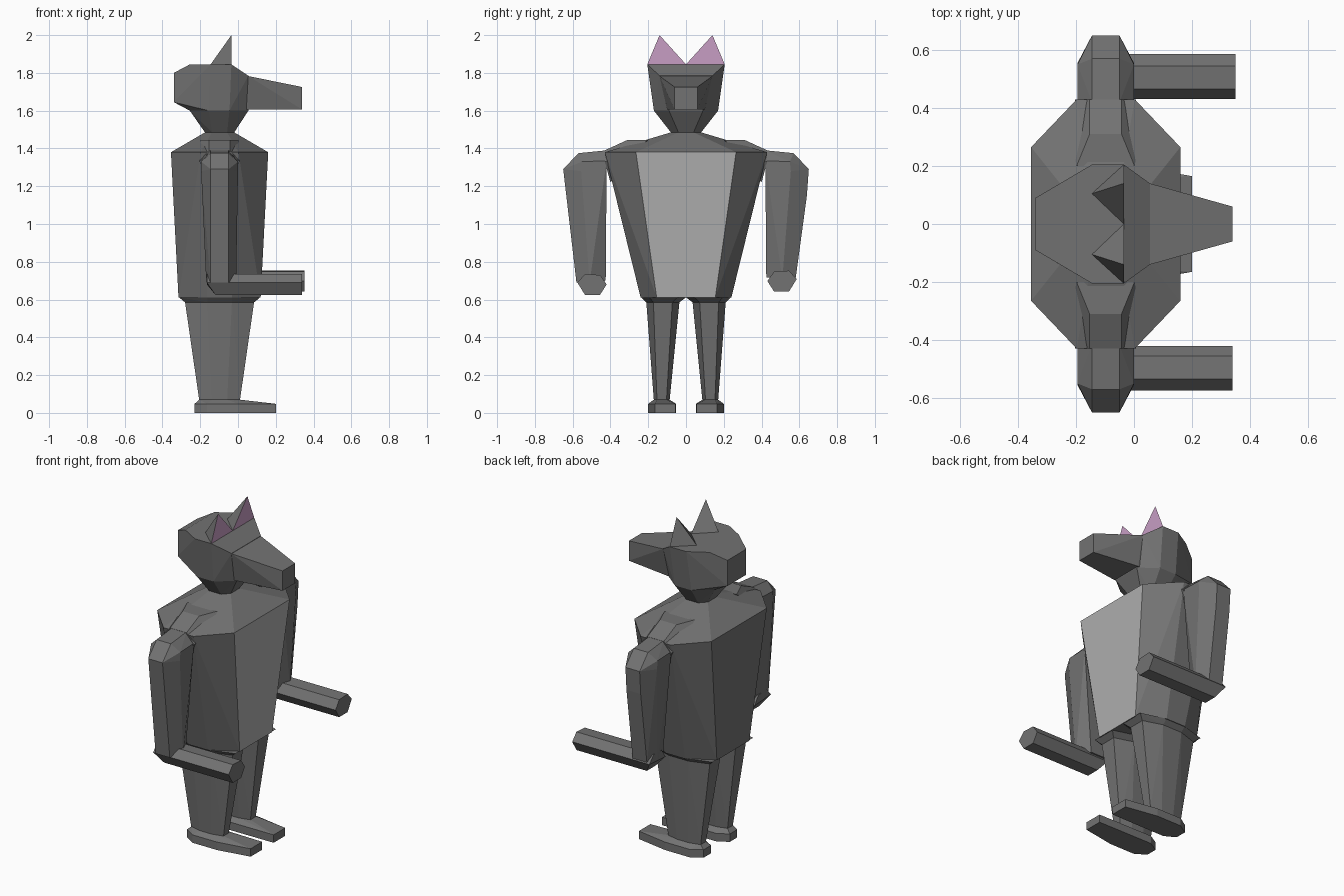
import bpy, bmesh

if "Cube" in bpy.data.objects:
    bpy.data.objects.remove(bpy.data.objects["Cube"])


def material(name, rgb):
    m = bpy.data.materials.new(name)
    m.diffuse_color = (*rgb, 1)
    m.use_nodes = True
    m.node_tree.nodes["Principled BSDF"].inputs["Base Color"].default_value = m.diffuse_color
    return m


FUR = material("dark_fur", (0.17, 0.17, 0.17))
BELLY = material("light_fur", (0.43, 0.43, 0.43))
PINK = material("pink", (0.57, 0.34, 0.55))


def ring(z, x0, x1, y0, y1, fx, fy):
    """Octagon at height z; fx, fy are half lengths of its straight sides."""
    cx, cy = (x0 + x1) / 2, (y0 + y1) / 2
    return ([(x, cy + s * fy, z) for x in (x0, x1) for s in (-1, 1)] +
            [(cx + s * fx, y, z) for y in (y0, y1) for s in (-1, 1)])


def both(points):
    """Points plus their mirror images across y = 0."""
    return points + [(x, -y, z) for x, y, z in points]


def hull(name, points, side=1, front=None):
    """Faceted convex solid; faces looking along +x may get another material."""
    bm = bmesh.new()
    for x, y, z in points:
        bm.verts.new((x, y * side, z))
    bmesh.ops.remove_doubles(bm, verts=bm.verts, dist=0.0005)
    bmesh.ops.convex_hull(bm, input=bm.verts)
    bmesh.ops.delete(bm, geom=[v for v in bm.verts if not v.link_faces], context='VERTS')
    bmesh.ops.dissolve_limit(bm, angle_limit=0.06, verts=bm.verts, edges=bm.edges)
    bmesh.ops.recalc_face_normals(bm, faces=bm.faces)
    for f in bm.faces:
        f.material_index = int(front is not None and f.normal.x > 0.95)
    me = bpy.data.meshes.new(name)
    bm.to_mesh(me)
    bm.free()
    me.materials.append(FUR)
    if front:
        me.materials.append(front)
    ob = bpy.data.objects.new(name, me)
    bpy.context.collection.objects.link(ob)


# Torso with a pale belly, tapering to the hips
neck_base = ring(1.485, -0.175, -0.02, -0.08, 0.08, 0.04, 0.04)
hull("torso", neck_base
     + ring(1.38, -0.355, 0.16, -0.43, 0.43, 0.10, 0.265)
     + ring(0.61, -0.315, 0.12, -0.24, 0.24, 0.065, 0.155), front=BELLY)

# Neck and cranium share a ring under the jaw
jaw = ring(1.60, -0.255, 0.055, -0.17, 0.17, 0.055, 0.09)
hull("neck", neck_base + jaw)
hull("head", jaw + both([
    (-0.34, 0.09, 1.645), (-0.34, 0.09, 1.80), (-0.255, 0.14, 1.845),
    (-0.145, 0.205, 1.845), (-0.035, 0.205, 1.845), (0.055, 0.14, 1.785)]))

# Muzzle
hull("muzzle", both([
    (0.04, 0.135, 1.785), (0.055, 0.14, 1.783), (0.055, 0.10, 1.605), (0.03, 0.10, 1.605),
    (0.34, 0.06, 1.725), (0.34, 0.06, 1.605)]))

for side, label, lift in ((1, "left", 0.018), (-1, "right", 0.0)):
    # Ear
    hull(label + "_ear", [(-0.035, 0, 1.845), (-0.035, 0.205, 1.845),
                          (-0.145, 0.105, 1.845), (-0.035, 0.14, 2.0)], side, PINK)

    # Shoulder bridging the chest and the arm
    hull(label + "_shoulder", [
        (x, y, z) for y, z, w in ((0.20, 1.445, 0.10), (0.31, 1.445, 0.055),
                                  (0.43, 1.39, 0.055), (0.43, 1.33, 0.105),
                                  (0.30, 1.38, 0.12), (0.40, 1.22, 0.055))
        for x in (-0.098 - w, -0.098 + w)], side)

    # Hanging upper arm, six-sided
    flat = [(0.42, 1.39), (0.57, 1.375), (0.65, 1.29), (0.64, 1.15),
            (0.58, 0.69 + lift), (0.425, 0.70 + lift), (0.415, 1.15)]
    ridge = [(0.42, 1.335), (0.55, 1.33), (0.555, 1.28)]
    hull(label + "_upper_arm",
         [(x, y, z) for y, z in flat for x in (-0.145, -0.05)]
         + [(x, y, z) for y, z in ridge for x in (-0.195, 0.0)]
         + [(x, 0.51, 0.69 + lift) for x in (-0.168, -0.01)], side)

    # Forearm, a hexagonal bar pointing forward
    section = [(0.42, 0.68), (0.455, 0.73), (0.535, 0.735),
               (0.575, 0.69), (0.535, 0.625), (0.455, 0.625)]
    hull(label + "_forearm",
         [(x, y + lift * 0.6, z + lift) for y, z in section
          for x in (-0.12 if z < 0.65 else -0.165, 0.34 + lift * 0.6)], side)

    # Leg with a bevelled hip rim
    thigh = ring(0.585, -0.28, 0.085, 0.035, 0.21, 0.065, 0.05)
    ankle = ring(0.065, -0.205, 0.01, 0.087, 0.17, 0.04, 0.025)
    hull(label + "_leg", thigh + ankle, side)
    hull(label + "_hip", thigh
         + ring(0.612, -0.313, 0.118, 0.0, 0.238, 0.065, 0.075), side)

    # Foot
    sole = [(-0.23, 0.09), (-0.23, 0.16), (-0.165, 0.20), (0.0, 0.20),
            (0.20, 0.165), (0.20, 0.055), (-0.165, 0.053)]
    hull(label + "_foot",
         [(x, y, z) for x, y in sole for z in (0, 0.048)]
         + ring(0.07, -0.205, 0.01, 0.087, 0.17, 0.04, 0.025), side)
